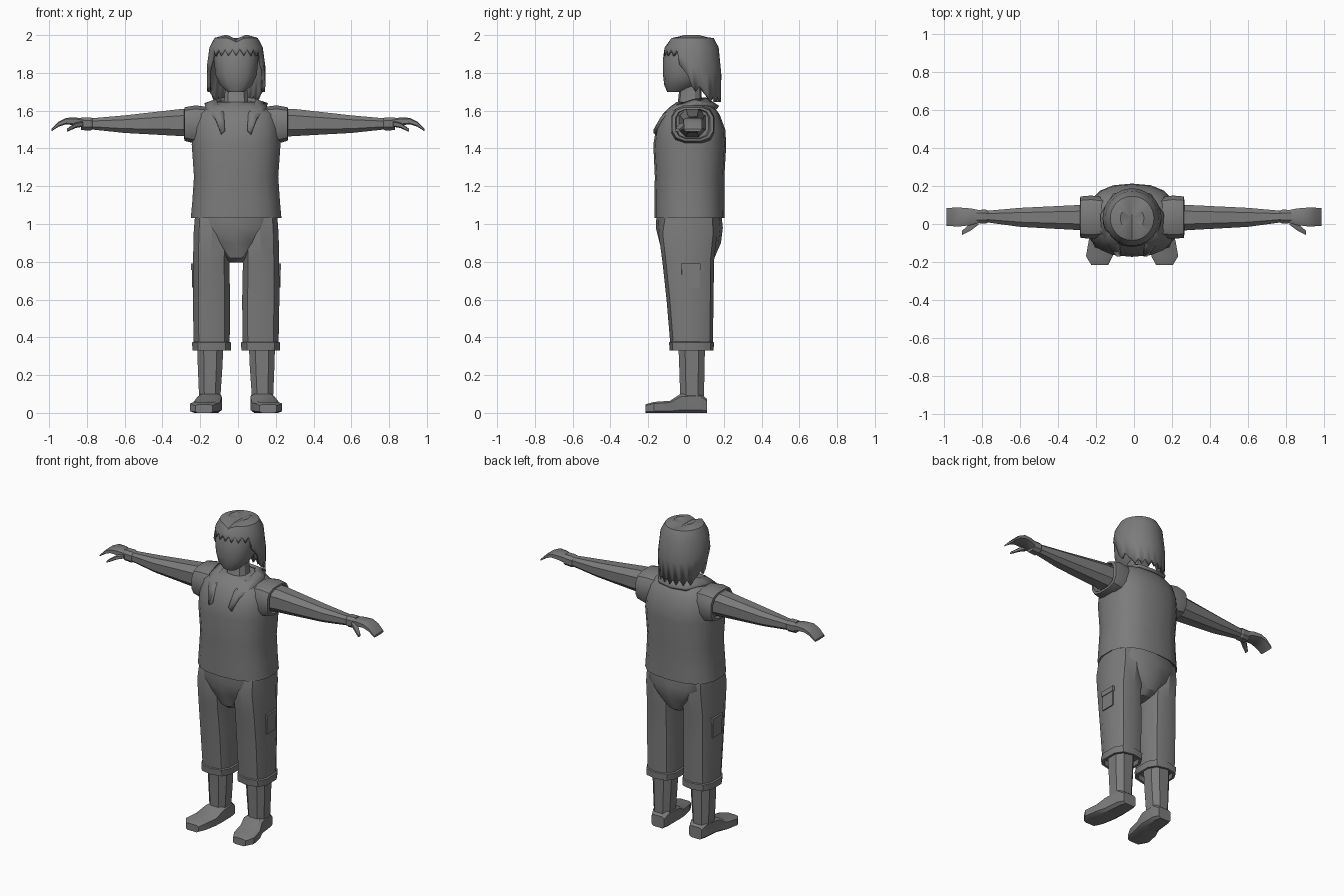
import bpy, math

CX = -0.01      # body centre line
grey = bpy.data.materials.new("mid_grey")
grey.diffuse_color = (0.2, 0.2, 0.2, 1)


def make(name, verts, faces, angle=32, solid=0):
    """Mesh object with outward normals and smooth-by-angle shading."""
    me = bpy.data.meshes.new(name)
    me.from_pydata(verts, [], faces)
    ob = bpy.data.objects.new(name, me)
    bpy.context.collection.objects.link(ob)
    me.materials.append(grey)
    bpy.ops.object.select_all(action='DESELECT')
    ob.select_set(True)
    bpy.context.view_layer.objects.active = ob
    bpy.ops.object.mode_set(mode='EDIT')
    bpy.ops.mesh.select_all(action='SELECT')
    bpy.ops.mesh.normals_make_consistent(inside=False)
    bpy.ops.object.mode_set(mode='OBJECT')
    bpy.ops.object.shade_smooth_by_angle(angle=math.radians(angle))
    if solid:
        m = ob.modifiers.new("thickness", 'SOLIDIFY')
        m.thickness = solid
        m.offset = -1
    return ob


def loft(name, axis, rings, sides=10, power=2.6, s=1, cx=CX, angle=32):
    """Skin rounded-box rings (t, a0, a1, b0, b1) placed along an axis."""
    unit = []
    for i in range(sides):
        t = 2 * math.pi * (i + 0.5) / sides
        c, d = math.cos(t), math.sin(t)
        unit.append((math.copysign(abs(c) ** (2 / power), c),
                     math.copysign(abs(d) ** (2 / power), d)))
    ma, mb = max(u[0] for u in unit), max(u[1] for u in unit)
    verts, faces = [], []
    for t, a0, a1, b0, b1 in rings:
        for u, v in unit:
            a = (a0 + a1) / 2 + u / ma * (a1 - a0) / 2
            b = (b0 + b1) / 2 + v / mb * (b1 - b0) / 2
            x, y, z = {'x': (t, a, b), 'y': (a, t, b), 'z': (a, b, t)}[axis]
            verts.append((cx + s * x, y, z))
    n = len(rings)
    for k in range(n - 1):
        for i in range(sides):
            j = (i + 1) % sides
            faces.append((k * sides + i, k * sides + j,
                          (k + 1) * sides + j, (k + 1) * sides + i))
    faces += [tuple(range(sides)), tuple(range((n - 1) * sides, n * sides))]
    return make(name, verts, faces, angle)


def sym(rows):
    """Rings symmetric in x, from (z, half_width, y0, y1)."""
    return [(z, -h, h, y0, y1) for z, h, y0, y1 in rows]


# Torso garment
loft("shirt", 'z', sym([
    (1.05, .215, -.15, .18), (1.032, .24, -.167, .204), (1.12, .232, -.168, .203),
    (1.25, .223, -.165, .203), (1.42, .235, -.173, .213), (1.50, .23, -.16, .208),
    (1.58, .215, -.125, .178), (1.62, .17, -.085, .15), (1.645, .10, -.05, .12)]),
    sides=18, power=2.5)

# Trouser seat
loft("trouser_seat", 'z', sym([
    (1.07, .215, -.155, .185), (.98, .222, -.16, .195), (.90, .15, -.14, .185),
    (.82, .06, -.115, .15), (.795, .035, -.08, .11)]), sides=14, power=2.6)

# Neck and head
loft("neck", 'z', sym([(1.56, .09, -.09, .10), (1.63, .065, -.045, .085),
                       (1.76, .055, -.03, .08)]), sides=10)
loft("head", 'z', sym([
    (1.70, .045, -.10, -.01), (1.735, .085, -.115, .06), (1.79, .11, -.122, .12),
    (1.88, .117, -.122, .14), (1.96, .10, -.09, .14)]), sides=14, power=2.4)


# Hair shell with a jagged lower edge and a centre parting
def hem(deg, odd):
    if deg < 58:
        return 1.89 + (.035 if odd else 0)
    if deg < 88:
        return 1.87 - (deg - 58) / 30 * .10
    if deg < 115:
        return 1.73 - (0 if odd else .03)
    return 1.68 - (0 if odd else .035)


N = 44
verts, faces = [(0 + CX, .03, 1.978)], []
for i in range(N):
    th = 2 * math.pi * i / N
    deg = abs(math.degrees(th if th <= math.pi else th - 2 * math.pi))
    zb = hem(deg, i % 2)
    rows = [(.40, 2.0), (.74, 1.985), (.91, 1.935)]
    for f in (.5, 1):
        z = 1.935 + (zb - 1.935) * f
        rows.append((.91 + .09 * min(1, (1.935 - z) / .09) - .12 * max(0, 1.75 - z), z))
    for r, z in rows:
        x, y = .155 * r * math.sin(th), .03 - .157 * r * math.cos(th)
        if z > 1.95 and y < .12:
            z -= .022 * max(0, 1 - abs(x) / .045)
        verts.append((CX + x, y, z))
for i in range(N):
    a, b = 1 + 5 * i, 1 + 5 * ((i + 1) % N)
    faces.append((0, a, b))
    faces += [(a + k, a + k + 1, b + k + 1, b + k) for k in range(4)]
make("hair", verts, faces, 35, .018)

# Folded collar running from the nape down to the chest
half = [((0, .175, 1.625), (0, .115, 1.665)), ((.10, .16, 1.63), (.07, .10, 1.67)),
        ((.168, .05, 1.64), (.105, .04, 1.662)), ((.16, -.05, 1.615), (.095, -.045, 1.635)),
        ((.11, -.138, 1.56), (.065, -.115, 1.59)), ((.08, -.172, 1.48), (.06, -.172, 1.50))]
line = [[(-x, y, z) for x, y, z in p] for p in half[:0:-1]] + [list(p) for p in half]
verts = [(x + CX, y, z) for p in line for x, y, z in p]
faces = [(2 * i, 2 * i + 1, 2 * i + 3, 2 * i + 2) for i in range(len(line) - 1)]
make("collar", verts, faces, 32, .02)

for s, side in ((1, "right"), (-1, "left")):
    # Sleeve with a hollow opening
    loft(side + "_sleeve", 'x', [
        (.15, -.07, .14, 1.44, 1.62), (.215, -.078, .15, 1.425, 1.628),
        (.272, -.073, .145, 1.44, 1.618), (.275, -.055, .128, 1.452, 1.608),
        (.25, -.05, .12, 1.455, 1.605)], sides=12, power=3, s=s)
    # Arm and wrist
    loft(side + "_arm", 'x', [
        (.20, -.04, .105, 1.458, 1.61), (.29, -.032, .10, 1.465, 1.61),
        (.60, -.015, .085, 1.482, 1.575), (.77, .008, .07, 1.50, 1.56),
        (.78, .002, .076, 1.495, 1.565), (.83, .005, .074, 1.497, 1.565)],
        sides=8, power=2.6, s=s, cx=0)
    # Curled mitten hand and thumb
    loft(side + "_hand", 'x', [
        (.80, .01, .07, 1.505, 1.555), (.86, -.006, .082, 1.522, 1.564),
        (.91, -.012, .086, 1.528, 1.562), (.95, -.012, .086, 1.515, 1.542),
        (.988, -.010, .084, 1.49, 1.503)], sides=8, power=4, s=s, cx=0)
    loft(side + "_thumb", 'x', [
        (.82, -.005, .03, 1.515, 1.545), (.86, -.035, .005, 1.508, 1.537),
        (.905, -.058, -.035, 1.488, 1.505)], sides=6, power=3, s=s, cx=0)
    # Trouser leg with a turned-up hem
    loft(side + "_trouser_leg", 'z', [
        (1.04, .04, .218, -.13, .16), (.95, .03, .225, -.145, .165),
        (.80, .036, .228, -.125, .148), (.60, .032, .229, -.103, .146),
        (.375, .034, .225, -.084, .142)], sides=10, power=2.8, s=s)
    loft(side + "_trouser_cuff", 'z', [
        (.38, .04, .22, -.078, .135), (.372, .026, .233, -.09, .148),
        (.33, .028, .231, -.086, .146), (.33, .042, .218, -.07, .13),
        (.36, .045, .215, -.065, .125)], sides=10, power=2.8, s=s)
    # Cargo pocket with flap
    loft(side + "_pocket", 'x', [(.20, -.025, .075, .66, .77), (.234, -.022, .072, .663, .77)],
         sides=4, power=2, s=s)
    loft(side + "_pocket_flap", 'x', [(.20, -.028, .078, .755, .795),
                                      (.238, -.026, .076, .757, .79)],
         sides=4, power=2, s=s)
    # Lower leg
    loft(side + "_shin", 'z', [
        (.40, .066, .207, -.042, .102), (.25, .072, .203, -.036, .098),
        (.06, .085, .195, -.03, .095)], sides=8, power=2.6, s=s)
    # Shoe, toes pointing slightly outward
    loft(side + "_shoe", 'y', [
        (.11, .09, .18, 0, .075), (.07, .078, .195, 0, .108), (-.03, .076, .205, 0, .10),
        (-.085, .085, .228, 0, .064), (-.17, .102, .243, 0, .058),
        (-.215, .125, .215, 0, .045)], sides=8, power=5, s=s)
